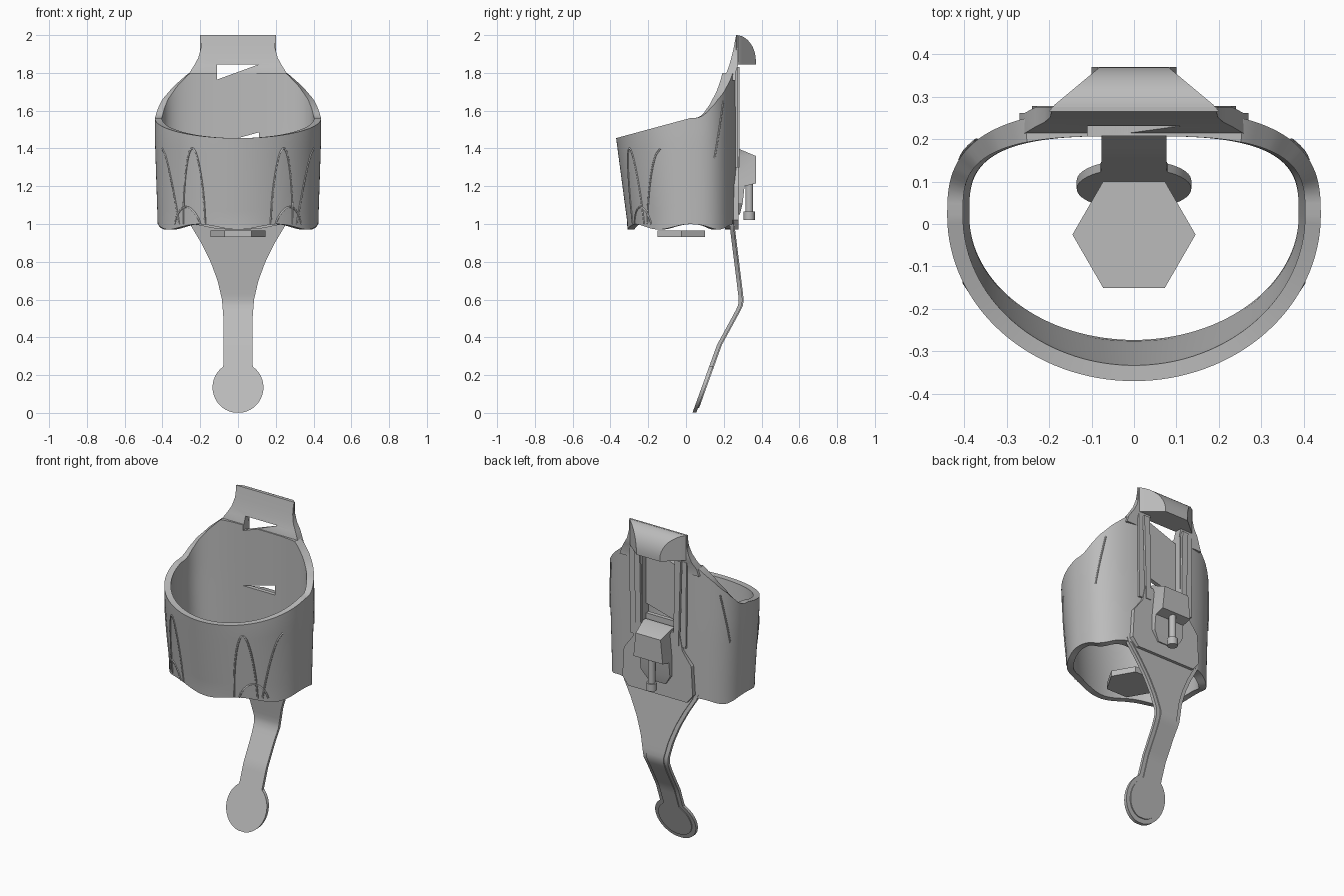
import bpy, bmesh, math
from mathutils import Vector

if "Cube" in bpy.data.objects:
    bpy.data.objects.remove(bpy.data.objects["Cube"], do_unlink=True)

grey = bpy.data.materials.new("plain grey")
grey.use_nodes = True
grey.diffuse_color = (0.5, 0.5, 0.5, 1)
grey.node_tree.nodes["Principled BSDF"].inputs["Base Color"].default_value = grey.diffuse_color


def lerp(table, t):
    """Piecewise linear lookup in (position, value) pairs."""
    if t <= table[0][0]:
        return table[0][1]
    for (a, u), (b, v) in zip(table, table[1:]):
        if t <= b:
            return u + (v - u) * (t - a) / (b - a)
    return table[-1][1]


def finish(name, bm, angle=30):
    bmesh.ops.recalc_face_normals(bm, faces=bm.faces[:])
    mesh = bpy.data.meshes.new(name)
    bm.to_mesh(mesh)
    bm.free()
    mesh.materials.append(grey)
    ob = bpy.data.objects.new(name, mesh)
    bpy.context.collection.objects.link(ob)
    smooth(ob, angle)
    return ob


def smooth(ob, angle=30):
    bpy.ops.object.select_all(action='DESELECT')
    ob.select_set(True)
    bpy.context.view_layer.objects.active = ob
    bpy.ops.object.shade_smooth_by_angle(angle=math.radians(angle))


def loft(name, loops, closed=False, angle=30):
    """Skin a list of loops; cap the ends, or join last to first."""
    bm = bmesh.new()
    rings = [[bm.verts.new(p) for p in loop] for loop in loops]
    pairs = list(zip(rings, rings[1:]))
    if closed:
        pairs.append((rings[-1], rings[0]))
    else:
        bm.faces.new(rings[0])
        bm.faces.new(rings[-1])
    for a, b in pairs:
        for i in range(len(a)):
            j = (i + 1) % len(a)
            bm.faces.new((a[i], a[j], b[j], b[i]))
    return finish(name, bm, angle)


def level(z, w, y0, y1):
    """Horizontal rectangle at height z."""
    return [(-w, y0, z), (w, y0, z), (w, y1, z), (-w, y1, z)]


def plate(name, outline, y0, y1):
    """Extrude an (x, z) outline along y."""
    return loft(name, [[(x, y, z) for x, z in outline] for y in (y0, y1)])


def cut(ob, cutters):
    for c in cutters:
        mod = ob.modifiers.new("cut", 'BOOLEAN')
        mod.operation, mod.solver, mod.object = 'DIFFERENCE', 'EXACT', c
    bpy.context.view_layer.update()
    dep = bpy.context.evaluated_depsgraph_get()
    mesh = bpy.data.meshes.new_from_object(ob.evaluated_get(dep))
    ob.modifiers.clear()
    ob.data = mesh
    smooth(ob)


# Cup shell: rounded section, leaning outward at the front
def surface(theta, z, inner=False):
    s = max(0, min(1, (z - 1) / 0.455))
    wall = 0.037 if inner else 0
    c, d = math.cos(theta), math.sin(theta)
    n = 2.0 if d < 0 else (3.2 if inner else 2.8)
    depth = 0.33 + 0.06 * s - wall if d < 0 else (0.187 if inner else 0.25)
    width = 0.425 + 0.015 * s - wall
    x = math.copysign(abs(c) ** (2 / n), c) * width
    y = math.copysign(abs(d) ** (2 / n), d) * depth + 0.02
    return Vector((x, y, z))


RIM = [(0.26, 1.80), (0.34, 1.73), (0.40, 1.66), (0.425, 1.61), (0.44, 1.56)]
COLS, ROWS = 128, 10
loops = []
for k in range(COLS):
    t = 2 * math.pi * k / COLS
    p = surface(t, 1.5)
    top = lerp(RIM, abs(p.x)) if p.y > 0.02 else 1.56 + 0.27 * (p.y - 0.02)
    low = 0.985 + 0.014 * math.cos(6 * t)
    zs = [low + (top - low) * i / ROWS for i in range(ROWS + 1)]
    loops.append([surface(t, z) for z in zs] + [surface(t, z, True) for z in reversed(zs)])
shell = loft("cup_shell", loops, closed=True)

# Neck rising from the back wall
NECK = [(1.76, 0.27, 0.208), (1.80, 0.257, 0.214), (1.84, 0.232, 0.229),
        (1.88, 0.21, 0.24), (1.93, 0.197, 0.252), (2.0, 0.195, 0.265)]
neck = loft("neck", [level(z, w, y, 0.275 if z > 1.83 else 0.262) for z, w, y in NECK])

# Rear slot with two corner openings
slot = plate("slot_cutter", [(-.11, 1.38), (.11, 1.38), (.11, 1.845), (-.11, 1.845)], 0.232, 0.4)
upper = plate("upper_cutter", [(-.11, 1.845), (.11, 1.845), (-.11, 1.765)], 0.1, 0.4)
lower = plate("lower_cutter", [(-.11, 1.425), (.11, 1.425), (.11, 1.485)], 0.1, 0.4)
cutters = [slot, upper, lower]
cut(shell, cutters)
cut(neck, cutters)
for c in cutters:
    bpy.data.objects.remove(c, do_unlink=True)

# Rounded hook at the top, narrowing to the rear
hook = []
for i in range(11):
    a = math.pi / 2 * i / 10
    y = 0.265 + 0.105 * math.sin(a)
    z = 1.862 + 0.138 * math.cos(a)
    w = 0.2 - 1.2 * max(0, y - 0.27)
    hook.append([(-w, y, 1.845), (w, y, 1.845), (w, y, z), (-w, y, z)])
loft("hook", hook)

# Rear rails and flared lower frame
for side, label in ((1, "left"), (-1, "right")):
    rail = [(0.11, 1.3), (0.145, 1.3), (0.16, 1.83), (0.12, 1.83)]
    plate(label + "_rail", [(side * x, z) for x, z in rail], 0.245, 0.282)
    trim = [(0.15, 1.3), (0.19, 1.3), (0.195, 1.83), (0.165, 1.83)]
    plate(label + "_rail_border", [(side * x, z) for x, z in trim], 0.24, 0.274)
frame = [(0.15, 1.38), (0.17, 1.28), (0.23, 1.2), (0.24, 1.02), (0.2, 0.97)]
plate("lower_frame", frame + [(-x, z) for x, z in reversed(frame)], 0.235, 0.278)

# Clip block and its adjusting knob
CLIP = [(1.05, 0.06, 0.285), (1.11, 0.1, 0.30), (1.2, 0.1, 0.31), (1.215, 0.1, 0.37),
        (1.36, 0.085, 0.37), (1.40, 0.1, 0.275)]
loft("clip_block", [level(z, w, 0.25, y) for z, w, y in CLIP])


def disc(name, sides, radius, centre, z0, z1):
    ring = [(math.cos(2 * math.pi * k / sides) * radius, centre + math.sin(2 * math.pi * k / sides) * radius)
            for k in range(sides)]
    return loft(name, [[(x, y, z) for x, y in ring] for z in (z0, z1)])


disc("knob", 16, 0.03, 0.335, 1.02, 1.065)
disc("knob_stem", 16, 0.021, 0.335, 1.06, 1.22)

# Loose hexagonal plate under the cup
disc("hexagon_plate", 6, 0.145, -0.025, 0.93, 0.965)

# Bent tongue ending in a round pad
BEND = [(0, 0.045), (0.36, 0.175), (0.54, 0.273), (0.57, 0.287), (0.6, 0.29), (0.63, 0.287), (1.05, 0.235)]
STEM = [(0.5, 0.077), (0.6, 0.085), (0.7, 0.108), (0.8, 0.145), (0.9, 0.195), (1.0, 0.255), (1.05, 0.26)]


def half_width(z, inset):
    r = 0.135 - inset
    pad = math.sqrt(max(0, r * r - (z - 0.135) ** 2))
    return max(pad, lerp(STEM, z) - inset if z > 0.15 else 0.002)


def tongue(name, inset, front, back):
    start = 0.002 + inset
    zs = [start + (0.27 - start) * (1 - math.cos(math.pi * i / 20)) / 2 for i in range(21)]
    zs += [0.3 + 0.03 * i for i in range(26)]
    loft(name, [level(z, half_width(z, inset), lerp(BEND, z) + front, lerp(BEND, z) + back) for z in zs])


tongue("tongue", 0, -0.011, 0.009)
tongue("tongue_raised_back", 0.025, 0, 0.015)


# Fine raised seams following the cup wall
def seam(name, path, steps=12):
    crv = bpy.data.curves.new(name, 'CURVE')
    crv.dimensions = '3D'
    crv.bevel_depth, crv.bevel_resolution = 0.005, 1
    spline = crv.splines.new('POLY')
    spline.points.add(steps)
    for i, pt in enumerate(spline.points):
        deg, z = path(i / steps)
        pt.co = (*surface(math.radians(deg), z), 1)
    crv.materials.append(grey)
    bpy.context.collection.objects.link(bpy.data.objects.new(name, crv))


for label, flip in (("left", lambda d: d), ("right", lambda d: 180 - d)):
    seam(label + "_tall_arch", lambda u: (flip(-66 + 19 * u), 1.0 + 0.4 * math.sin(math.pi * u) ** 0.6), 24)
    seam(label + "_low_arch", lambda u: (flip(-62 + 24 * u), 1.0 + 0.09 * math.sin(math.pi * u) ** 0.7), 16)
    seam(label + "_side_seam", lambda u: (flip(-24 - 19 * u ** 0.6), 1.4 - 0.4 * u))
    seam(label + "_rear_seam", lambda u: (flip(38 - 14 * u), 1.65 - 0.3 * u))
